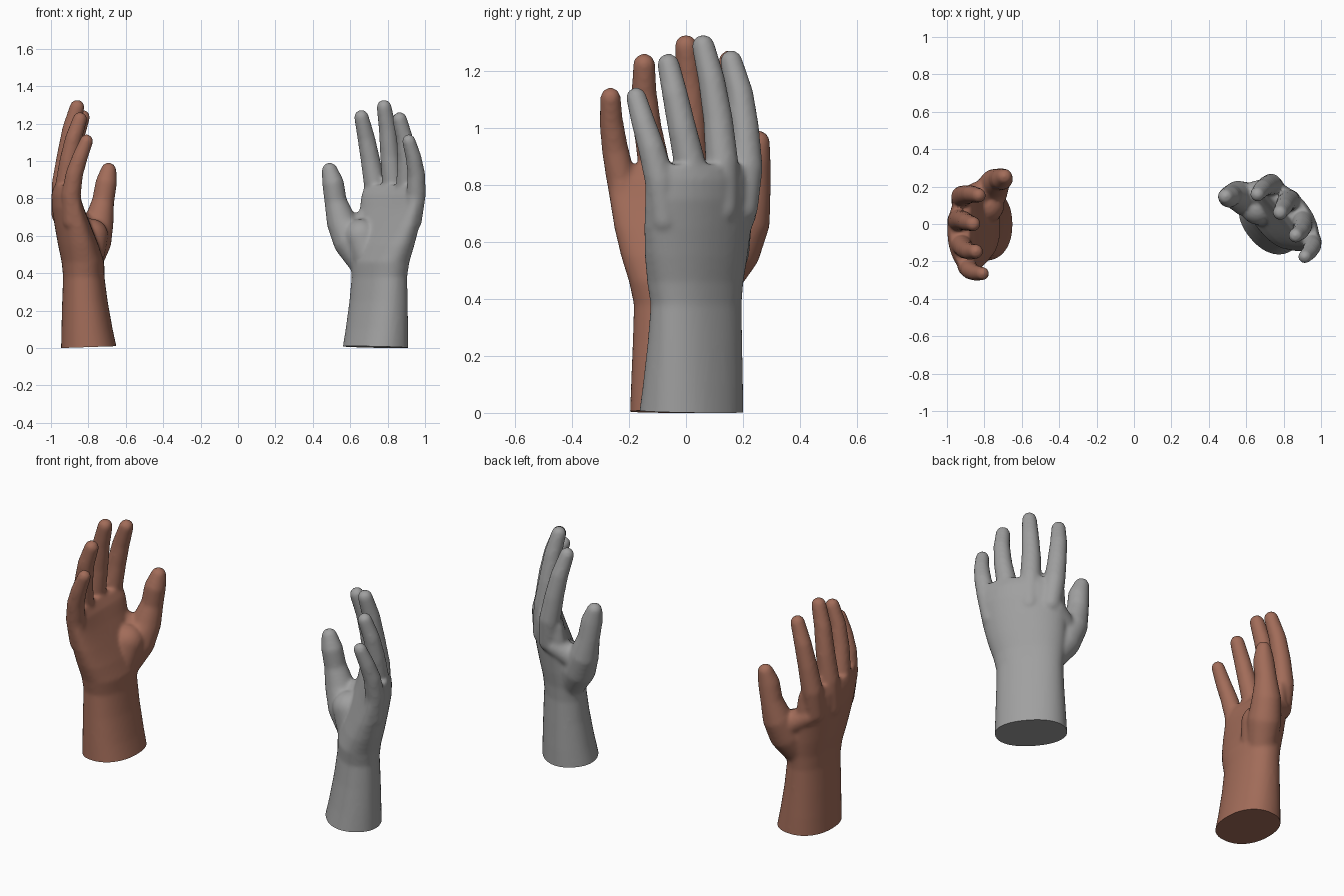
import bpy, bmesh, math
from mathutils import Matrix, Vector

if "Cube" in bpy.data.objects:
    bpy.data.objects.remove(bpy.data.objects["Cube"])


def material(name, rgb):
    m = bpy.data.materials.new(name)
    m.use_nodes = True
    m.diffuse_color = (*rgb, 1)
    bsdf = next(n for n in m.node_tree.nodes if n.type == 'BSDF_PRINCIPLED')
    bsdf.inputs["Base Color"].default_value = (*rgb, 1)
    return m


def ball_points():
    """Points of a unit ball, reused for every joint."""
    ball = bmesh.new()
    bmesh.ops.create_icosphere(ball, subdivisions=3, radius=1)
    points = [v.co.copy() for v in ball.verts]
    ball.free()
    return points


BALL = ball_points()


def digit(bm, joints):
    """Chain of rounded cones through (x, y, z, radius) joints."""
    for pair in zip(joints, joints[1:]):
        verts = [bm.verts.new(Vector((x, y, z)) + p * (r + 0.002))
                 for x, y, z, r in pair for p in BALL]
        bmesh.ops.convex_hull(bm, input=verts)


def body(bm, rows, sides=40):
    """Loft of ovals: (z, back x, palm x, min y, max y, cupping)."""
    rings = []
    for z, x0, x1, y0, y1, cup in rows:
        ring = []
        for i in range(sides):
            a = 2 * math.pi * i / sides
            c, s = (math.copysign(abs(f) ** 0.9, f) for f in (math.cos(a), math.sin(a)))
            ring.append(bm.verts.new(((x0 + x1) / 2 + c * (x1 - x0) / 2 + cup * s * s,
                                      (y0 + y1) / 2 + s * (y1 - y0) / 2, z)))
        rings.append(ring)
    for low, high in zip(rings, rings[1:]):
        for i in range(sides):
            j = (i + 1) % sides
            bm.faces.new((low[i], low[j], high[j], high[i]))
    bm.faces.new(rings[0][::-1])
    bm.faces.new(rings[-1])


bm = bmesh.new()
# Forearm, wrist and palm
body(bm, [
    (-0.06, -.947, -.635, -.199, .194, 0),
    (0.10, -.944, -.67, -.193, .188, 0),
    (0.25, -.94, -.697, -.187, .181, 0),
    (0.38, -.935, -.714, -.183, .177, 0),
    (0.46, -.943, -.715, -.2, .185, .005),
    (0.55, -.962, -.745, -.228, .195, .015),
    (0.65, -.98, -.785, -.252, .2, .025),
    (0.75, -.996, -.825, -.268, .198, .035),
    (0.82, -.998, -.85, -.272, .195, .045),
    (0.87, -.985, -.88, -.26, .185, .045),
])
# Index, middle, ring and little fingers
digit(bm, [(-.92, .125, .72, .056), (-.92, .147, .86, .056), (-.897, .157, 1.0, .05),
           (-.87, .16, 1.12, .045), (-.83, .153, 1.235, .037)])
digit(bm, [(-.94, .015, .72, .058), (-.938, .02, .88, .056), (-.917, .02, 1.03, .05),
           (-.893, .01, 1.17, .045), (-.86, .0, 1.288, .038)])
digit(bm, [(-.915, -.1, .72, .056), (-.922, -.112, .87, .054), (-.905, -.135, 1.0, .048),
           (-.88, -.147, 1.12, .043), (-.845, -.147, 1.223, .037)])
digit(bm, [(-.885, -.2, .68, .052), (-.892, -.228, .82, .05), (-.875, -.25, .93, .045),
           (-.845, -.262, 1.02, .04), (-.81, -.265, 1.107, .034)])
# Thumb with its muscle and the web to the index finger
digit(bm, [(-.81, .095, .44, .075), (-.768, .17, .57, .09), (-.745, .215, .67, .078),
           (-.722, .238, .78, .058), (-.705, .24, .88, .056), (-.692, .253, .95, .04)])
digit(bm, [(-.80, .07, .5, .085), (-.785, .1, .6, .09)])
digit(bm, [(-.775, .185, .63, .065), (-.89, .145, .7, .055)])

raw = bpy.data.meshes.new("hand_parts")
bmesh.ops.recalc_face_normals(bm, faces=bm.faces[:])
bm.to_mesh(raw)
bm.free()

# Fuse the parts into one soft skin
source = bpy.data.objects.new("hand_parts", raw)
bpy.context.collection.objects.link(source)
remesh = source.modifiers.new("fuse", 'REMESH')
remesh.mode = 'VOXEL'
remesh.voxel_size = 0.01
soften = source.modifiers.new("soften", 'SMOOTH')
soften.factor = 0.5
soften.iterations = 8
bpy.context.view_layer.update()
skin = bpy.data.meshes.new_from_object(
    source.evaluated_get(bpy.context.evaluated_depsgraph_get()))
bpy.data.objects.remove(source)


def hand(name, mat, matrix):
    bm = bmesh.new()
    bm.from_mesh(skin)
    # Flat, slightly tilted cut at the forearm
    bmesh.ops.bisect_plane(bm, geom=bm.verts[:] + bm.edges[:] + bm.faces[:],
                           plane_co=(-.945, 0, 0), plane_no=(-.034, 0, 1),
                           clear_inner=True)
    bmesh.ops.holes_fill(bm, edges=[e for e in bm.edges if e.is_boundary], sides=0)
    bm.transform(matrix)
    bmesh.ops.recalc_face_normals(bm, faces=bm.faces[:])
    mesh = bpy.data.meshes.new(name)
    bm.to_mesh(mesh)
    bm.free()
    mesh.materials.append(mat)
    ob = bpy.data.objects.new(name, mesh)
    bpy.context.collection.objects.link(ob)
    bpy.ops.object.select_all(action='DESELECT')
    ob.select_set(True)
    bpy.context.view_layer.objects.active = ob
    bpy.ops.object.shade_smooth_by_angle(angle=math.radians(45))


hand("right_hand", material("warm brown", (.36, .15, .1)), Matrix.Identity(4))
# Mirrored and turned about the forearm
hand("left_hand", material("mid grey", (.35, .35, .35)),
     Matrix.Translation((.733, .02, 0)) @ Matrix.Rotation(math.radians(40), 4, 'Z')
     @ Matrix.Scale(-1, 4, Vector((1, 0, 0))) @ Matrix.Translation((.797, 0, 0)))
